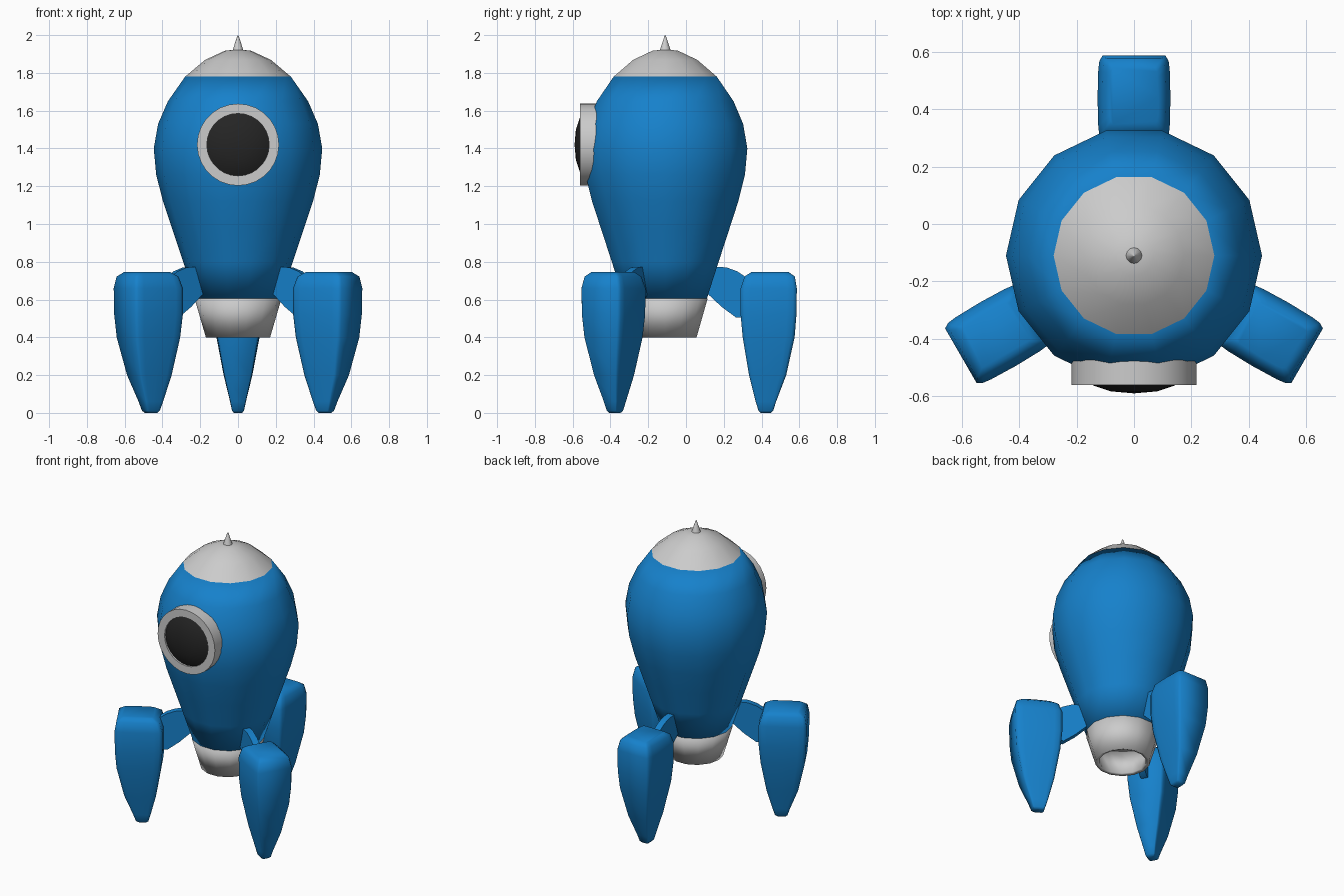
import bpy, bmesh
from math import sin, cos, pi, radians
from mathutils import Matrix

if "Cube" in bpy.data.objects:
    bpy.data.objects.remove(bpy.data.objects["Cube"])

AXIS = Matrix.Translation((0, -0.11, 0))      # the hull's vertical centre line


def material(name, rgb):
    m = bpy.data.materials.new(name)
    m.diffuse_color = (*rgb, 1)
    m.use_nodes = True
    m.node_tree.nodes["Principled BSDF"].inputs["Base Color"].default_value = m.diffuse_color
    return m


BLUE = material("blue_paint", (0.008, 0.22, 0.6))
DARK = material("dark_glass", (0.018, 0.018, 0.018))


def finish(bm, name, matrix, mat=None, angle=40, shell=0):
    bmesh.ops.remove_doubles(bm, verts=bm.verts, dist=1e-5)
    bm.transform(matrix)
    bmesh.ops.recalc_face_normals(bm, faces=bm.faces)
    me = bpy.data.meshes.new(name)
    bm.to_mesh(me)
    bm.free()
    ob = bpy.data.objects.new(name, me)
    bpy.context.collection.objects.link(ob)
    if mat:
        me.materials.append(mat)
    bpy.ops.object.select_all(action='DESELECT')
    ob.select_set(True)
    bpy.context.view_layer.objects.active = ob
    bpy.ops.object.shade_smooth_by_angle(angle=radians(angle))
    if shell:
        mod = ob.modifiers.new("shell", 'SOLIDIFY')
        mod.thickness, mod.offset = shell, -1
    return ob


def loft(rings, caps=False):
    """Skin a list of equal-length closed rings."""
    bm = bmesh.new()
    rows = [[bm.verts.new(p) for p in ring] for ring in rings]
    n = len(rows[0])
    for a, b in zip(rows, rows[1:]):
        for i in range(n):
            j = (i + 1) % n
            bm.faces.new((a[i], a[j], b[j], b[i]))
    if caps:
        bm.faces.new(rows[0])
        bm.faces.new(rows[-1])
    return bm


def lathe(profile, n):
    """Revolve (radius, height) points around z."""
    bm = loft([[(r * cos(2 * pi * i / n), r * sin(2 * pi * i / n), h) for i in range(n)]
               for r, h in profile])
    bmesh.ops.dissolve_degenerate(bm, edges=bm.edges, dist=1e-5)
    return bm


# Hull: hollow body, nose cap and open nozzle
finish(lathe([(0.226, 0.605), (0.29, 0.80), (0.347, 0.97), (0.397, 1.12), (0.433, 1.26),
              (0.446, 1.40), (0.423, 1.53), (0.371, 1.65), (0.28, 1.78)], 14),
       "body", AXIS, BLUE, shell=0.025)
finish(lathe([(0.28, 1.78), (0.174, 1.869), (0.07, 1.917), (0, 1.925)], 14), "nose_cap", AXIS)
finish(lathe([(0.17, 0.40), (0.23, 0.605)], 14), "nozzle", AXIS, shell=0.025)
finish(lathe([(0, 1.915), (0.03, 1.915), (0.004, 1.995), (0, 2.0)], 12), "nose_spike", AXIS)

# Round window facing the front
window = Matrix.Translation((0, -0.11, 1.42)) @ Matrix.Rotation(pi / 2, 4, 'X')
finish(lathe([(0.165, 0.34), (0.217, 0.34), (0.217, 0.45), (0.165, 0.45), (0.165, 0.34)], 28),
       "window_frame", window)
finish(lathe([(0.17, 0.435), (0.14, 0.453), (0.08, 0.473), (0, 0.48)], 28),
       "window_glass", window, DARK)

# Leg: height, inner and outer distance from the hull axis, half width
LEG = [(0.0, 0.505, 0.56, 0.022), (0.012, 0.493, 0.572, 0.032), (0.06, 0.478, 0.588, 0.042),
       (0.20, 0.442, 0.642, 0.076), (0.40, 0.408, 0.687, 0.114), (0.52, 0.397, 0.697, 0.125),
       (0.66, 0.397, 0.699, 0.127), (0.722, 0.418, 0.688, 0.112), (0.746, 0.455, 0.655, 0.085)]
QUARTER = [(1, 0), (0.98, 0.65), (0.95, 0.86), (0.86, 0.985)]
SECTION = (QUARTER + [(-u, v) for u, v in QUARTER[:0:-1]]
           + [(-u, -v) for u, v in QUARTER] + [(u, -v) for u, v in QUARTER[:0:-1]])
# Strut outline: distance from axis, height
STRUT = [(0.25, 0.775), (0.325, 0.77), (0.38, 0.75), (0.44, 0.71),
         (0.44, 0.505), (0.375, 0.505), (0.30, 0.56), (0.225, 0.63)]

for side, angle in (("back", 90), ("left", 210), ("right", 330)):
    turn = AXIS @ Matrix.Rotation(radians(angle), 4, 'Z')
    leg = loft([[((a + b) / 2 + (b - a) / 2 * v, w * u, z) for u, v in SECTION]
                for z, a, b, w in LEG], caps=True)
    finish(leg, side + "_leg", turn, BLUE, angle=60)
    strut = loft([[(r, y, z) for r, z in STRUT] for y in (-0.022, 0.022)], caps=True)
    finish(strut, side + "_strut", turn, BLUE)
